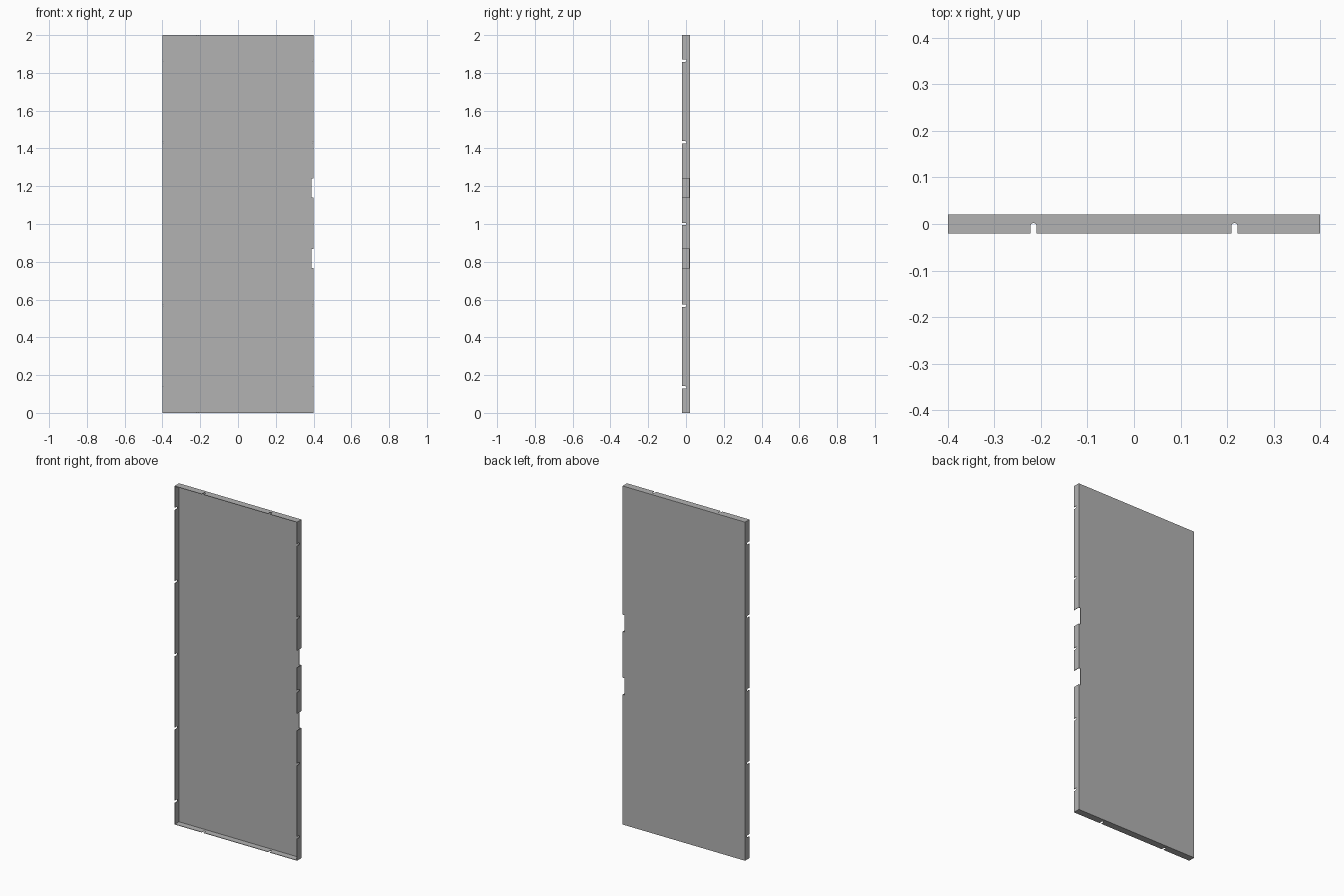
import bpy, bmesh, math
from mathutils import Matrix, Vector

W, D, H = 0.8, 0.041, 2.0      # outer size of the panel
T = 0.004                      # sheet thickness
SLOT_R, SLOT_TIP = 0.0065, 0.002

cube = bpy.data.objects.get("Cube")
if cube:
    bpy.data.objects.remove(cube, do_unlink=True)

grey = bpy.data.materials.new("sheet_grey")
grey.use_nodes = True
colour = (0.45, 0.45, 0.45, 1)
grey.diffuse_color = colour
grey.node_tree.nodes["Principled BSDF"].inputs["Base Color"].default_value = colour


def add_box(bm, size, centre):
    matrix = Matrix.Translation(centre) @ Matrix.Diagonal((*size, 1))
    return bmesh.ops.create_cube(bm, size=1, matrix=matrix)


def make_object(name, bm):
    bmesh.ops.recalc_face_normals(bm, faces=bm.faces)
    mesh = bpy.data.meshes.new(name)
    bm.to_mesh(mesh)
    bm.free()
    obj = bpy.data.objects.new(name, mesh)
    bpy.context.collection.objects.link(obj)
    return obj


def add_slot(bm, pos, axis):
    """Round-ended bar, open to the front, running along x or z."""
    profile = [(-SLOT_R, -D), (SLOT_R, -D)]
    for i in range(9):
        a = math.pi * i / 8
        profile.append((SLOT_R * math.cos(a), SLOT_TIP - SLOT_R + SLOT_R * math.sin(a)))
    if axis == "x":
        points = [Vector((-W, y, pos + u)) for u, y in profile]
        run = Vector((2 * W, 0, 0))
    else:
        points = [Vector((pos + u, y, -T * 5)) for u, y in profile]
        run = Vector((0, 0, H + T * 10))
    face = bm.faces.new([bm.verts.new(p) for p in points])
    extruded = bmesh.ops.extrude_face_region(bm, geom=[face], use_keep_orig=True)
    verts = [v for v in extruded["geom"] if isinstance(v, bmesh.types.BMVert)]
    bmesh.ops.translate(bm, verts=verts, vec=run)


# Shallow tray: back sheet with four flanges turned to the front
bm = bmesh.new()
add_box(bm, (W, D, H), (0, 0, H / 2))
bm.faces.ensure_lookup_table()
front = min(bm.faces, key=lambda f: f.calc_center_median().y)
bmesh.ops.inset_region(bm, faces=[front], thickness=T)
inner = bmesh.ops.extrude_face_region(bm, geom=[front])
bmesh.ops.translate(bm, vec=(0, D - T, 0),
                    verts=[v for v in inner["geom"] if isinstance(v, bmesh.types.BMVert)])
if front.is_valid:
    bmesh.ops.delete(bm, geom=[front], context="FACES_ONLY")
panel = make_object("tray_panel", bm)
panel.data.materials.append(grey)


def cut(name, build):
    bm = bmesh.new()
    build(bm)
    cutter = make_object(name, bm)
    cutter.hide_render = True
    mod = panel.modifiers.new(name, "BOOLEAN")
    mod.operation, mod.solver, mod.object = "DIFFERENCE", "EXACT", cutter
    bpy.context.view_layer.objects.active = panel
    bpy.ops.object.modifier_apply(modifier=mod.name)
    bpy.data.objects.remove(cutter, do_unlink=True)


# Slots through the side flanges
def side_slots(bm):
    for i in range(-2, 3):
        add_slot(bm, H / 2 + i * 0.4325, "x")


# Slots through the top and bottom flanges
def end_slots(bm):
    for x in (-0.216, 0.216):
        add_slot(bm, x, "z")


# Two rectangular notches in the left edge
def edge_notches(bm):
    for z in (0.818, 1.19):
        add_box(bm, (0.024, D * 2, 0.1), (W / 2, 0, z))


cut("side_slot_cutter", side_slots)
cut("end_slot_cutter", end_slots)
cut("edge_notch_cutter", edge_notches)
